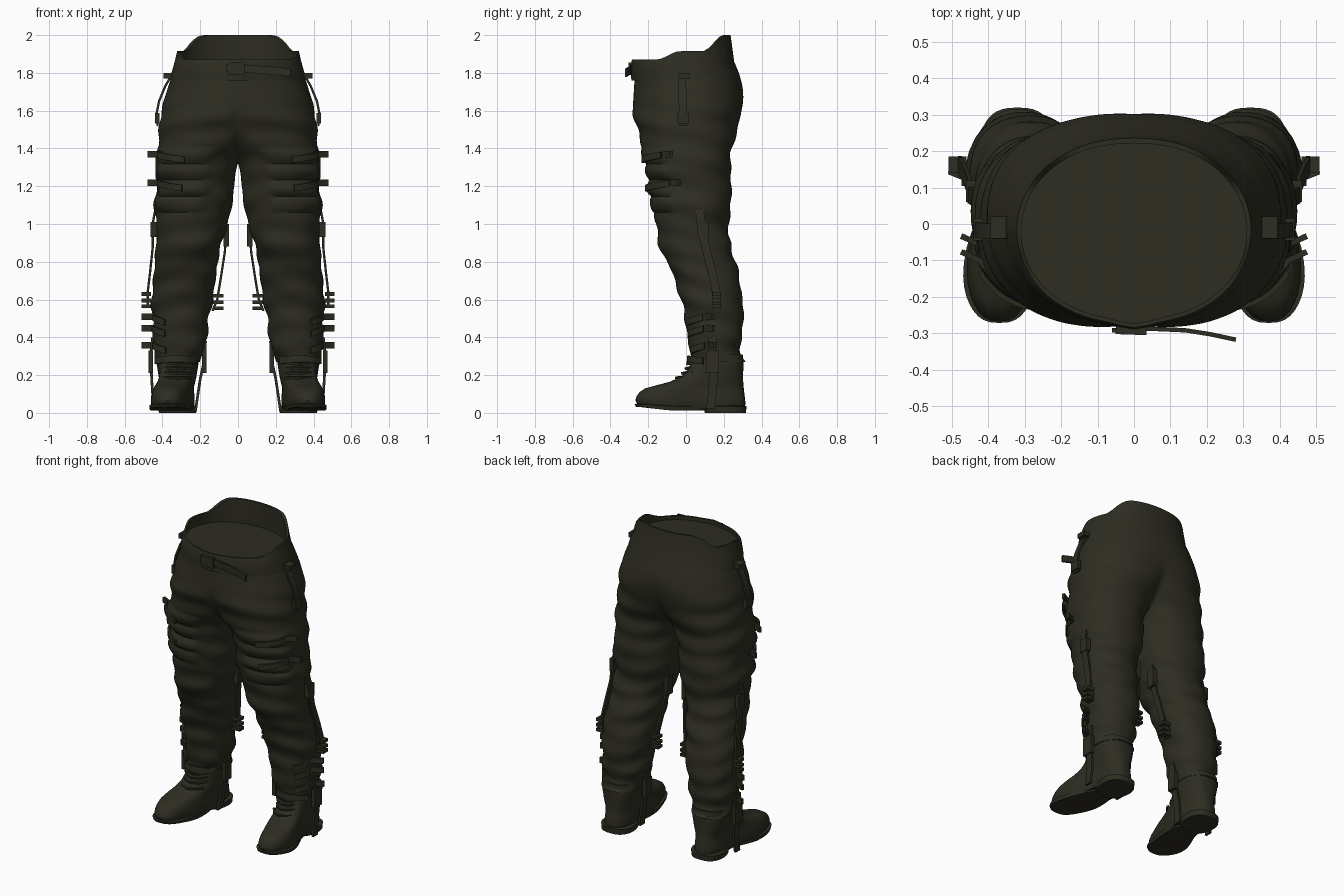
import bpy, bmesh, math
from mathutils import Vector

if "Cube" in bpy.data.objects:
    bpy.data.objects.remove(bpy.data.objects["Cube"])

cloth = bpy.data.materials.new("dark_olive")
cloth.diffuse_color = (0.027, 0.026, 0.016, 1)
cloth.use_nodes = True
cloth.node_tree.nodes["Principled BSDF"].inputs["Base Color"].default_value = cloth.diffuse_color
rad, sin, cos, pi = math.radians, math.sin, math.cos, math.pi


def finish(name, bm, mirror=False, merge=1e-4):
    bmesh.ops.remove_doubles(bm, verts=bm.verts, dist=merge)
    bmesh.ops.recalc_face_normals(bm, faces=bm.faces)
    me = bpy.data.meshes.new(name)
    bm.to_mesh(me)
    bm.free()
    me.materials.append(cloth)
    ob = bpy.data.objects.new(name, me)
    bpy.context.collection.objects.link(ob)
    if mirror:
        m = ob.modifiers.new("mirror", 'MIRROR')
        m.merge_threshold = 0.0005
    for o in bpy.context.selected_objects:
        o.select_set(False)
    ob.select_set(True)
    bpy.context.view_layer.objects.active = ob
    bpy.ops.object.shade_smooth_by_angle(angle=rad(40))
    return ob


def loft(rows, closed=True, cap_first=False, cap_last=False):
    bm = bmesh.new()
    vs = [[bm.verts.new(p) for p in r] for r in rows]
    n = len(vs[0])
    for a, b in zip(vs, vs[1:]):
        for i in range(n if closed else n - 1):
            j = (i + 1) % n
            bm.faces.new((a[i], a[j], b[j], b[i]))
    if cap_first:
        bm.faces.new(vs[0])
    if cap_last:
        bm.faces.new(vs[-1])
    return bm


def ss(a, b, v):
    v = max(0, min(1, (v - a) / (b - a)))
    return v * v * (3 - 2 * v)


def sample(table, z):
    """Smooth interpolation of a table sorted by its first column."""
    n = len(table)
    i = max(0, min(n - 2, sum(1 for r in table if r[0] <= z) - 1))
    a, b = table[i], table[i + 1]
    p, q = table[max(i - 1, 0)], table[min(i + 2, n - 1)]
    h = b[0] - a[0]
    u = (z - a[0]) / h
    out = []
    for k in range(1, len(a)):
        ma = (b[k] - p[k]) / (b[0] - p[0]) * h
        mb = (q[k] - a[k]) / (q[0] - a[0]) * h
        out.append((2*u**3 - 3*u*u + 1) * a[k] + (u**3 - 2*u*u + u) * ma
                   + (3*u*u - 2*u**3) * b[k] + (u**3 - u*u) * mb)
    return out


# Trouser leg: height, inner x, outer x, front y, back y
LEG = [(0.27, .20, .445, .025, .315), (0.34, .18, .44, .02, .285), (0.42, .165, .45, .005, .30),
       (0.60, .135, .455, -.025, .30), (0.70, .12, .45, -.06, .285), (0.80, .105, .44, -.10, .26),
       (0.88, .095, .435, -.14, .245), (0.95, .07, .43, -.155, .22), (1.05, .04, .44, -.165, .235),
       (1.20, .02, .435, -.19, .24), (1.32, .0, .435, -.205, .235), (1.42, -.07, .425, -.235, .25),
       (1.52, -.17, .415, -.265, .275), (1.62, -.28, .40, -.28, .30), (1.72, -.36, .372, -.275, .30),
       (1.80, -.343, .343, -.27, .28)]


def leg_point(z, t, off=0.0):
    """t = 0 faces outward, -pi/2 faces front."""
    xi, xo, yf, yb = sample(LEG, z)
    cx, rx, cy, ry = (xi + xo) / 2, (xo - xi) / 2, (yf + yb) / 2, (yb - yf) / 2
    c, s = cos(t), sin(t)
    # soft cloth folds and padded knee ribs
    d = .006 * sin(30*z + 2*cos(t) + 1) * sin(t + 4*z) + .004 * sin(47*z + 3*sin(t))
    d *= ss(1.75, 1.5, z) * ss(0.0, .08, cx + rx * c)
    win = ss(rad(-115), rad(-95), t) * ss(rad(-15), rad(-35), t)
    if 1.06 < z < 1.40:
        d += .020 * win * abs(sin((z - 1.06) / .34 * 4 * pi)) ** .7
    d += off
    return Vector((cx + (rx + d) * math.copysign(abs(c) ** .92, c),
                   cy + (ry + d) * math.copysign(abs(s) ** .92, s), z))


rows = []
M = 56
for k in range(125):
    z = 0.27 + k * (1.80 - 0.27) / 124
    xi, xo = sample(LEG, z)[:2]
    cx, rx = (xi + xo) / 2, (xo - xi) / 2
    lim = pi if xi >= 0 else math.acos(max(-1, -math.copysign(abs(cx / rx) ** (1 / .92), cx)))
    row = [leg_point(z, -lim + 2 * lim * i / M) for i in range(M + 1)]
    for p in row:
        p.x = max(p.x, 0)
    if xi < 0:
        row[0].x = row[-1].x = 0
    rows.append(row)
# turned-in hem
hem = [Vector((.32 + (p.x - .32) * .9, .17 + (p.y - .17) * .9, .275)) for p in rows[0]]
finish("trouser_legs", loft([hem] + rows, closed=False), mirror=True)


# Waistband with raised back rim and a closed lining
def band_ring(rx, yf, yb, z=None, n=64):
    out = []
    for i in range(n):
        t = 2 * pi * i / n
        c, s = cos(t), sin(t)
        x, y = rx * math.copysign(abs(c) ** .9, c), (yf + yb) / 2 + (yb - yf) / 2 * s
        y -= .012 * max(0, 1 - abs(x) / .08) * (s < 0)
        top = 1.87 + .045 * ss(-.16, -.03, y) + .085 * ss(.09, .2, y)
        out.append((x, y, top if z is None else z))
    return out


finish("waistband", loft([band_ring(.335, -.255, .265, 1.765), band_ring(.36, -.277, .288, 1.76),
                          band_ring(.352, -.28, .28, 1.80), band_ring(.335, -.277, .255, 1.86),
                          band_ring(.322, -.273, .236), band_ring(.31, -.262, .222),
                          band_ring(.315, -.262, .225, 1.845)], cap_last=True))


def strap(name, pts, wdir, width, thick, mirror=True):
    """Flat ribbon along a path; wdir is the direction of its width."""
    pts = [Vector(p) for p in pts]
    w = Vector(wdir).normalized()
    rows = []
    for i, p in enumerate(pts):
        tan = pts[min(i + 1, len(pts) - 1)] - pts[max(i - 1, 0)]
        n = tan.cross(w).normalized() * thick / 2
        s = w * width / 2
        rows.append([p + s + n, p - s + n, p - s - n, p + s - n])
    return finish(name, loft(rows, True, True, True), mirror)


def box(name, c, size, tilt=0.0):
    """Mirrored block, tilted in the side plane."""
    d = Vector((0, cos(tilt), sin(tilt))) * size[1] / 2
    c = Vector(c)
    return strap(name, [c - d, c + d], (1, 0, 0), size[0], size[2])


# Belt with loose tail and buckle
strap("belt_tail", [(-.06, -.292, 1.825), (.05, -.288, 1.822), (.14, -.292, 1.815), (.21, -.303, 1.81),
                    (.28, -.318, 1.80)], (0, 0, 1), .042, .012, False)
strap("belt_buckle", [(-.05, -.29, 1.822), (.035, -.293, 1.822)], (0, 0, 1), .065, .025, False)
# Hip straps with slider and lower anchor
strap("hip_strap", [(.345, -.02, 1.80), (.385, -.02, 1.73), (.418, -.018, 1.65), (.432, -.015, 1.58),
                    (.425, -.012, 1.52)], (0, 1, 0), .042, .012)
box("hip_strap_anchor", (.428, -.015, 1.56), (.025, .06, .055))
box("hip_belt_loop", (.365, -.01, 1.785), (.06, .06, .03))
# Outer and inner lower-leg straps
strap("outer_leg_strap", [(.435, .07, 1.09), (.452, .08, 1.0), (.452, .105, .87), (.466, .14, .74),
                          (.478, .16, .64), (.478, .165, .56)], (0, 1, 0), .045, .012)
box("outer_strap_slider", (.447, .09, .97), (.03, .06, .08))
strap("inner_leg_strap", [(.06, .08, 1.03), (.062, .09, .95), (.07, .105, .85), (.09, .13, .72),
                          (.11, .15, .60), (.135, .15, .54)], (0, 1, 0), .04, .012)
box("inner_strap_slider", (.062, .09, .94), (.03, .05, .12))
for z in (.565, .595, .63):
    box("outer_buckle", (.485, .163, z), (.05, .045, .02))
    box("inner_buckle", (.105, .15, z - .01), (.055, .045, .018))
# Stirrup straps over the boots
strap("outer_stirrup", [(.452, .14, .40), (.462, .14, .30), (.458, .145, .20), (.452, .14, .10),
                        (.455, .13, .02)], (0, 1, 0), .045, .014)
strap("inner_stirrup", [(.172, .14, .38), (.178, .14, .28), (.20, .14, .18), (.215, .14, .08),
                        (.225, .13, .01)], (0, 1, 0), .045, .014)
box("outer_stirrup_slider", (.462, .14, .27), (.025, .07, .12))
box("inner_stirrup_slider", (.178, .14, .27), (.025, .06, .12))

# Knee and calf closure tabs: wrapped band plus a free end standing off the leg
for z, a0, a1 in ((1.34, -75, -32), (1.19, -75, -28), (.48, -60, -20), (.42, -60, -20), (.33, -60, -20)):
    wrap = [leg_point(z + .025 * i / 7, rad(a0 + (a1 - a0) * i / 7), .008) for i in range(8)]
    strap("closure_band", wrap, (0, 0, 1), .034, .014)
    e = wrap[-1]
    far = .475 if z > 1 else .508
    strap("closure_tab", [e + Vector((-.03, -.01, 0)), e + Vector((.0, .03, .004)),
                          Vector((far, e.y + .055, e.z + .004))], (0, 0, 1), .034, .016)


# Boots: height, front y, back y, half width
def foot_ring(z, yf, yb, w, toe_up=0.0, n=40):
    out = []
    for i in range(n):
        t = 2 * pi * i / n
        c, s = cos(t), sin(t)
        y = (yf + yb) / 2 + (yb - yf) / 2 * math.copysign(abs(s) ** .85, s)
        axis = .32 + .05 * ss(.15, -.2, y)
        waist = 1 - .10 * ss(.25, .1, y) * ss(-.08, .06, y)
        x = axis + w * waist * math.copysign(abs(c) ** .75, c)
        out.append((x, y, z + toe_up * ss(-.05, -.27, y)))
    return out


BOOT = [(.02, -.255, .31, .095), (.05, -.268, .315, .104), (.08, -.262, .312, .104), (.11, -.245, .308, .10),
        (.13, -.215, .306, .098), (.145, -.16, .304, .099), (.165, -.085, .303, .102), (.19, -.03, .303, .106),
        (.22, .005, .303, .11), (.26, .024, .305, .115), (.31, .035, .30, .113)]
finish("boots", loft([foot_ring(*r, toe_up=.02 * ss(.12, .02, r[0])) for r in BOOT],
                     cap_first=True, cap_last=True), True)
finish("boot_soles", loft([foot_ring(.012, -.25, .13, .098, .02), foot_ring(.012, -.265, .13, .105, .02),
                           foot_ring(.035, -.272, .14, .107, .012), foot_ring(.038, -.25, .14, .09, .012)],
                          cap_first=True, cap_last=True), True)
finish("boot_heels", loft([foot_ring(.0, .10, .318, .10), foot_ring(.035, .09, .32, .104),
                           foot_ring(.04, .10, .305, .09)], cap_first=True, cap_last=True), True)
# Laces and tongue flap
for z, y in ((.185, -.045), (.21, -.012), (.235, .006), (.26, .014)):
    strap("lace", [(.25, y + .055, z), (.28, y + .012, z + .003), (.325, y - .006, z), (.37, y + .01, z + .003),
                   (.405, y + .055, z)], (0, -.3, 1), .014, .014)
strap("boot_flap", [(.225, .09, .275), (.25, .045, .28), (.29, .02, .285), (.33, .012, .285), (.37, .02, .285),
                    (.41, .05, .28), (.435, .09, .275)], (0, .1, 1), .035, .014)
